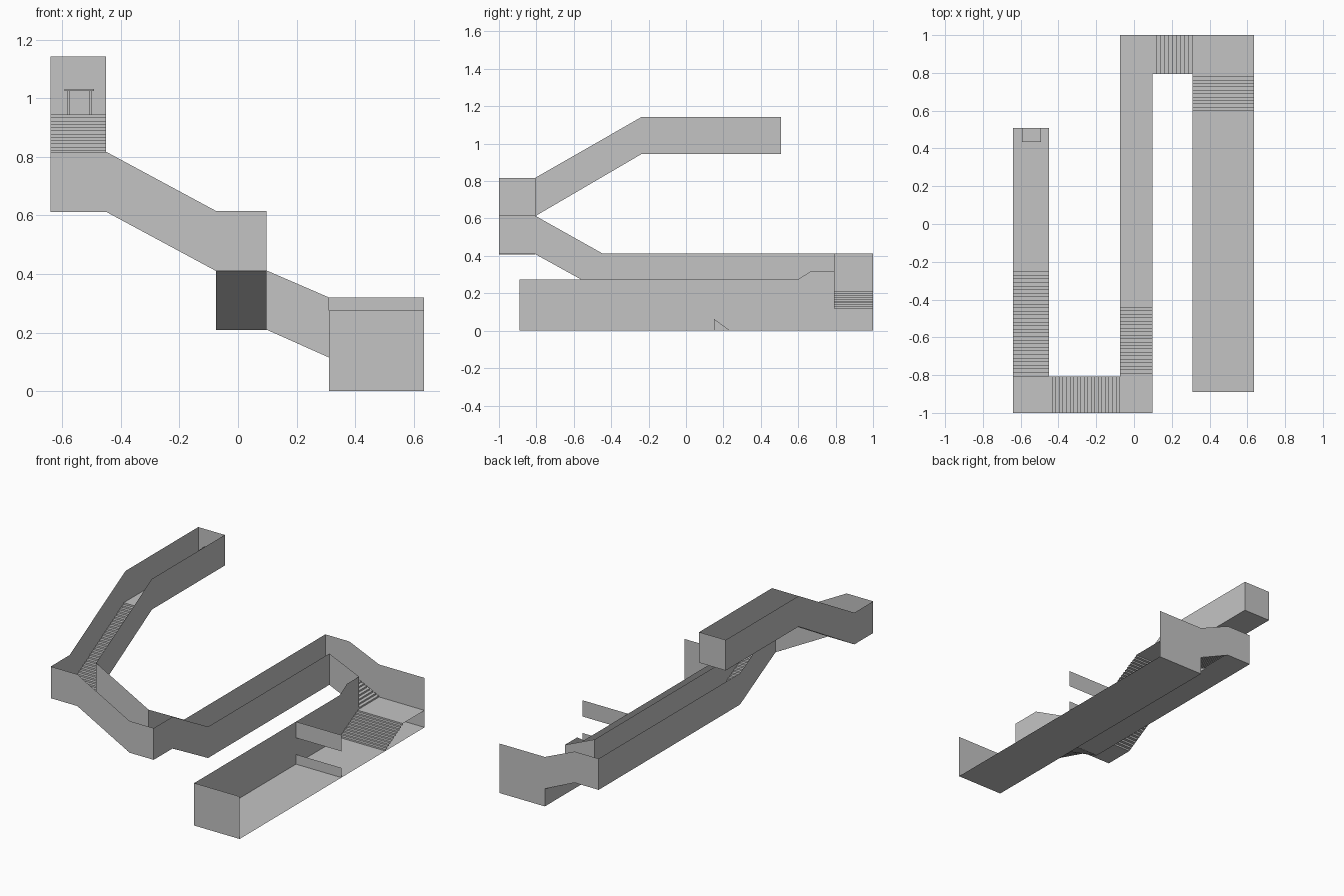
import bpy

if "Cube" in bpy.data.objects:
    bpy.data.objects.remove(bpy.data.objects["Cube"])

grey = bpy.data.materials.new("plain_grey")
grey.diffuse_color = (0.55, 0.55, 0.55, 1)
grey.use_nodes = True
grey.node_tree.nodes["Principled BSDF"].inputs["Base Color"].default_value = grey.diffuse_color


def make(name, verts, faces):
    me = bpy.data.meshes.new(name)
    me.from_pydata(verts, [], faces)
    me.materials.append(grey)
    ob = bpy.data.objects.new(name, me)
    bpy.context.collection.objects.link(ob)
    return ob


def wall(name, axis, pos, stations):
    """Thin upright sheet; stations are (distance along wall, bottom z, top z)."""
    verts = []
    for t, low, high in stations:
        p = (pos, t) if axis == 'y' else (t, pos)
        verts += [(*p, low), (*p, high)]
    faces = [(2 * i, 2 * i + 2, 2 * i + 3, 2 * i + 1) for i in range(len(stations) - 1)]
    return make(name, verts, faces)


def floor(name, x0, x1, y0, y1, z):
    return make(name, [(x0, y0, z), (x1, y0, z), (x1, y1, z), (x0, y1, z)], [(0, 1, 2, 3)])


def stairs(name, axis, side0, side1, start, end, z0, z1, n):
    """Zigzag of risers and treads climbing from start to end."""
    prof = []
    for i in range(n):
        t = start + (end - start) * i / n
        prof += [(t, z0 + (z1 - z0) * i / n), (t, z0 + (z1 - z0) * (i + 1) / n)]
    prof.append((end, z1))
    verts = []
    for t, z in prof:
        for s in (side0, side1):
            verts.append((s, t, z) if axis == 'y' else (t, s, z))
    faces = []
    flip = (end > start) == (axis == 'x')
    for i in range(len(prof) - 1):
        f = (2 * i, 2 * i + 1, 2 * i + 3, 2 * i + 2)
        faces.append(f[::-1] if flip else f)
    return make(name, verts, faces)


def box(name, x0, x1, y0, y1, z0, z1):
    v = [(x, y, z) for x in (x0, x1) for y in (y0, y1) for z in (z0, z1)]
    return make(name, v, [(0, 1, 3, 2), (4, 6, 7, 5), (0, 4, 5, 1),
                          (2, 3, 7, 6), (0, 2, 6, 4), (1, 5, 7, 3)])


# Plan lines shared by the halls
AX0, AX1 = 0.31, 0.635      # lower hall
BX0, BX1 = -0.075, 0.097    # middle hall
CX0, CX1 = -0.64, -0.45     # upper hall
YB, YF = 0.795, -0.807      # inner edges of back and front passages

# Lower hall, open on its right side
floor("lower_hall_floor", AX0, AX1, -0.89, 1, 0)
wall("lower_hall_front_wall", 'x', -0.89, [(AX0, 0, 0.275), (AX1, 0, 0.275)])
wall("lower_hall_left_wall", 'y', AX0,
     [(-0.89, 0, 0.275), (0.6, 0, 0.275), (0.67, 0, 0.32), (YB, 0, 0.32)])
stairs("lower_hall_stairs", 'y', AX0, AX1, 0.6, YB, 0, 0.11, 11)
floor("lower_landing", AX0, AX1, YB, 1, 0.11)
wall("lower_landing_base_wall", 'y', AX0, [(YB, 0, 0.11), (1, 0, 0.11)])

# Low barrier, overhead panel and triangular braces
wall("low_barrier", 'x', 0.15, [(AX0, 0, 0.063), (AX1, 0, 0.063)])
wall("overhead_panel", 'x', 0.15, [(AX0, 0.17, 0.275), (AX1, 0.17, 0.275)])
for i, x in enumerate((0.37, 0.565)):
    make(f"barrier_brace_{i}", [(x, 0.15, 0), (x, 0.237, 0), (x, 0.15, 0.063)], [(0, 1, 2)])

# Back passage between lower and middle halls
wall("back_wall", 'x', 1, [(BX0, 0.21, 0.412), (BX1, 0.21, 0.412),
                           (AX0, 0.115, 0.32)])
wall("lower_landing_back_wall", 'x', 1, [(AX0, 0, 0.32), (AX1, 0, 0.32)])
wall("back_passage_inner_wall", 'x', YB, [(BX1, 0.21, 0.412), (AX0, 0.115, 0.32)])
stairs("back_passage_stairs", 'x', YB, 1, AX0, BX1, 0.11, 0.21, 10)

# Middle hall
floor("middle_hall_floor", BX0, BX1, -0.44, 1, 0.21)
stairs("middle_hall_stairs", 'y', BX0, BX1, -0.44, YF, 0.21, 0.41, 20)
make("middle_stairs_underside",
     [(BX0, -0.44, 0.209), (BX1, -0.44, 0.209), (BX1, YF, 0.409), (BX0, YF, 0.409)],
     [(0, 1, 2, 3)])
climb = [(YF, 0.41, 0.615), (-0.445, 0.21, 0.412)]
wall("middle_hall_left_wall", 'y', BX0, climb + [(1, 0.21, 0.412)])
wall("middle_hall_right_wall", 'y', BX1,
     [(-1, 0.41, 0.615)] + climb + [(YB, 0.21, 0.412)])
floor("middle_landing", BX0, BX1, -1, YF, 0.41)

# Front passage between middle and upper halls
slope = [(CX1, 0.612, 0.817), (BX0, 0.41, 0.615)]
wall("front_wall", 'x', -1, [(CX0, 0.612, 0.817)] + slope + [(BX1, 0.41, 0.615)])
wall("front_passage_inner_wall", 'x', YF, slope)
stairs("front_passage_stairs", 'x', -1, YF, BX0, CX1, 0.408, 0.612, 20)
floor("upper_landing", CX0, CX1, -1, YF, 0.612)

# Upper hall
rise = [(YF, 0.612, 0.817), (-0.237, 0.945, 1.143), (0.508, 0.945, 1.143)]
wall("upper_hall_left_wall", 'y', CX0, [(-1, 0.612, 0.817)] + rise)
wall("upper_hall_right_wall", 'y', CX1, rise)
stairs("upper_hall_stairs", 'y', CX0, CX1, YF, -0.235, 0.612, 0.945, 30)
floor("upper_hall_floor", CX0, CX1, -0.235, 0.508, 0.945)
wall("upper_hall_end_wall", 'x', 0.508, [(CX0, 0.945, 1.143), (CX1, 0.945, 1.143)])

# Small table against the end wall
box("table_top", -0.592, -0.492, 0.435, 0.507, 1.025, 1.031)
for i, x in enumerate((-0.583, -0.508)):
    for j, y in enumerate((0.442, 0.492)):
        box(f"table_leg_{i}{j}", x, x + 0.009, y, y + 0.009, 0.945, 1.025)
